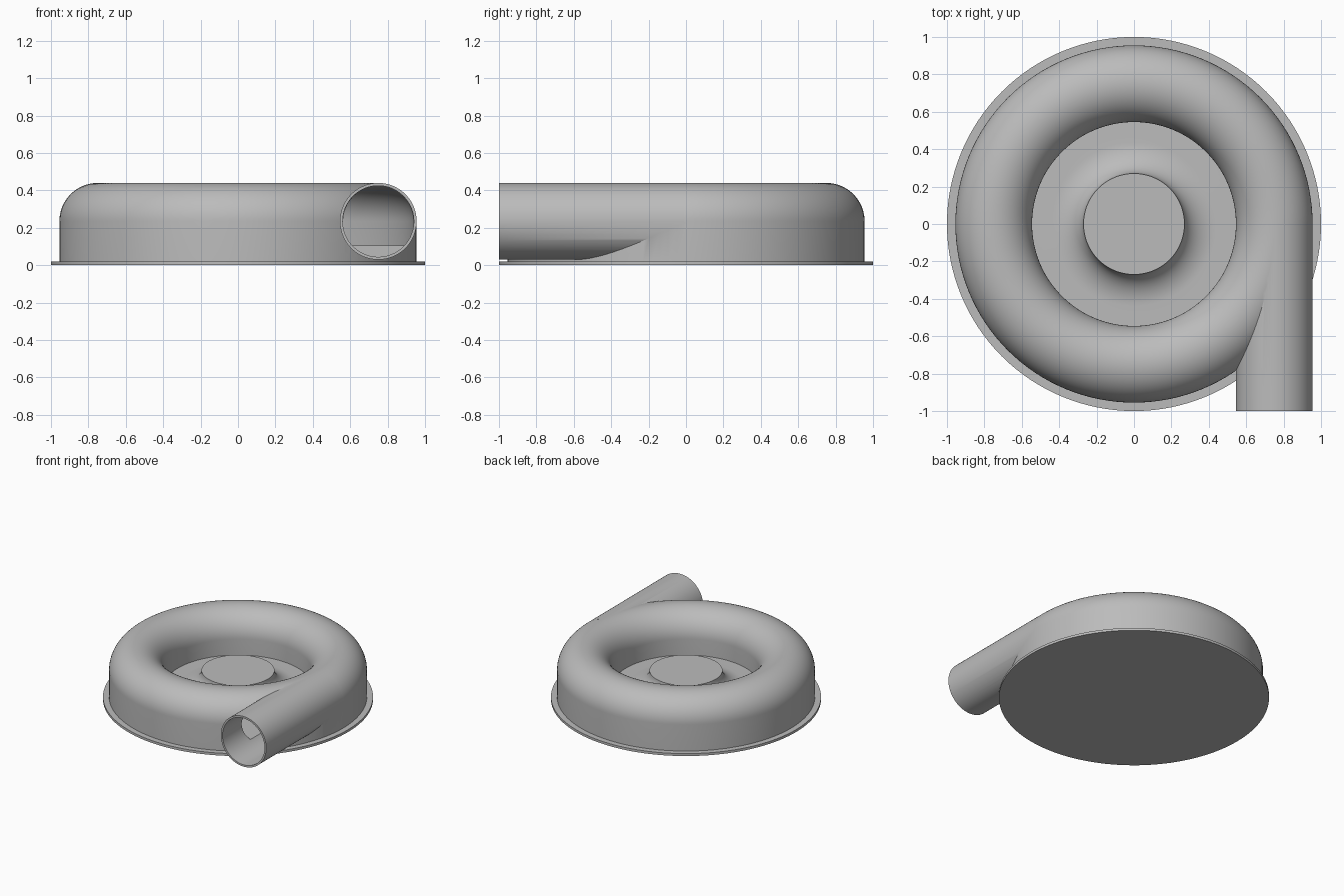
import bpy
import bmesh
from math import sin, cos, pi, radians
from mathutils import Matrix, Vector

if "Cube" in bpy.data.objects:
    bpy.data.objects.remove(bpy.data.objects["Cube"], do_unlink=True)

RING, TUBE, MID = 0.75, 0.205, 0.235     # scroll centre radius, tube radius, centre height
BORE, FLOOR = 0.19, 0.105                # duct bore and inner floor height
PLATE = 0.02

grey = bpy.data.materials.new("plain grey")
grey.use_nodes = True
grey.diffuse_color = (0.5, 0.5, 0.5, 1)
grey.node_tree.nodes["Principled BSDF"].inputs["Base Color"].default_value = (0.5, 0.5, 0.5, 1)


def finish(name, bm):
    bmesh.ops.recalc_face_normals(bm, faces=bm.faces)
    mesh = bpy.data.meshes.new(name)
    bm.to_mesh(mesh)
    bm.free()
    mesh.materials.append(grey)
    obj = bpy.data.objects.new(name, mesh)
    bpy.context.collection.objects.link(obj)
    return obj


def arc(cx, cz, rx, rz, start, end, steps):
    angles = [radians(start + (end - start) * i / steps) for i in range(steps + 1)]
    return [(cx + rx * cos(a), cz + rz * sin(a)) for a in angles]


def revolve(name, profile, steps=128):
    """Spin a closed (radius, height) profile round the z axis."""
    bm = bmesh.new()
    verts = [bm.verts.new((r, 0, z)) for r, z in profile]
    edges = [bm.edges.new((a, b)) for a, b in zip(verts, verts[1:] + verts[:1])
             if a.co.x + b.co.x > 0]
    bmesh.ops.spin(bm, geom=verts + edges, cent=(0, 0, 0), axis=(0, 0, 1),
                   angle=2 * pi, steps=steps, use_duplicate=False)
    bmesh.ops.remove_doubles(bm, verts=bm.verts, dist=1e-5)
    return finish(name, bm)


def duct(name, radius, y0, y1):
    """Solid cylinder along y on the scroll's tangent line."""
    bm = bmesh.new()
    place = Matrix.Translation(Vector((RING, (y0 + y1) / 2, MID))) @ Matrix.Rotation(pi / 2, 4, 'X')
    bmesh.ops.create_cone(bm, cap_ends=True, segments=96, radius1=radius, radius2=radius,
                          depth=abs(y1 - y0), matrix=place)
    return finish(name, bm)


def combine(target, tool, operation):
    mod = target.modifiers.new(operation.title(), 'BOOLEAN')
    mod.object, mod.operation, mod.solver = tool, operation, 'EXACT'
    bpy.context.view_layer.objects.active = target
    bpy.ops.object.modifier_apply(modifier=mod.name)
    bpy.data.objects.remove(tool, do_unlink=True)


# Scroll housing with the central flared hub
housing = revolve("scroll_housing",
                  [(0, MID)]
                  + arc(0.44, MID, 0.17, MID - FLOOR, 180, 270, 14)
                  + [(RING - TUBE, FLOOR)]
                  + arc(RING, MID, TUBE, TUBE, 180, 0, 40)
                  + [(RING + TUBE, PLATE / 2), (0, PLATE / 2)])

# Tangential outlet pipe, then the hollow inside
combine(housing, duct("outlet_pipe", TUBE, -1, -0.01), 'UNION')
inner = BORE - 0.002
combine(housing, revolve("inner_cavity",
                         [(RING - inner, FLOOR)]
                         + arc(RING, MID, inner, inner, 180, 0, 32)
                         + [(RING + inner, FLOOR)]), 'DIFFERENCE')
combine(housing, duct("outlet_bore", BORE, -1.1, -0.015), 'DIFFERENCE')

# Round base plate
base = revolve("base_plate", [(0, 0), (1, 0), (1, PLATE), (0, PLATE)])

bpy.ops.object.select_all(action='DESELECT')
for obj in (housing, base):
    obj.select_set(True)
bpy.context.view_layer.objects.active = housing
bpy.ops.object.shade_smooth_by_angle(angle=radians(30))
